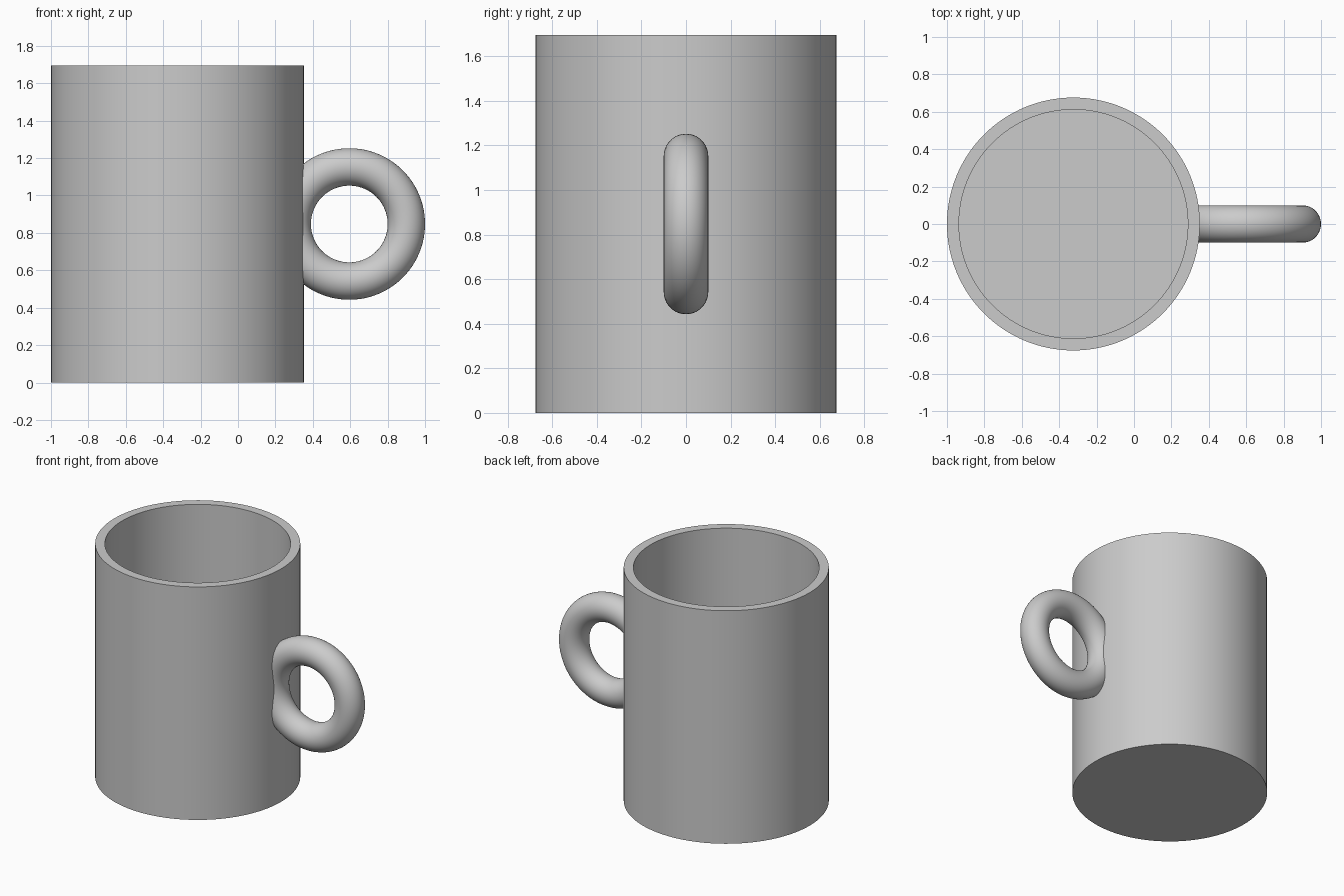
import bpy
import bmesh
from math import pi
from mathutils import Vector

if "Cube" in bpy.data.objects:
    bpy.data.objects.remove(bpy.data.objects["Cube"], do_unlink=True)

CENTRE_X = -0.324
OUTER, INNER = 0.676, 0.612
HEIGHT, FLOOR = 1.695, 0.064
MIDDLE = HEIGHT / 2

grey = bpy.data.materials.new("light grey")
grey.use_nodes = True
colour = (0.6, 0.6, 0.6, 1)
grey.diffuse_color = colour
grey.node_tree.nodes["Principled BSDF"].inputs["Base Color"].default_value = colour


def finish(obj):
    """Give the part its material and smooth shading with crisp rims."""
    obj.data.materials.clear()
    obj.data.materials.append(grey)
    bpy.ops.object.select_all(action="DESELECT")
    obj.select_set(True)
    bpy.context.view_layer.objects.active = obj
    bpy.ops.object.shade_smooth_by_angle(angle=pi / 6)


# Mug body: hollow wall and floor turned from one profile
profile = [(0, 0), (OUTER, 0), (OUTER, HEIGHT), (INNER, HEIGHT), (INNER, FLOOR), (0, FLOOR)]
bm = bmesh.new()
verts = [bm.verts.new((r, 0, z)) for r, z in profile]
edges = [bm.edges.new(pair) for pair in zip(verts, verts[1:])]
bmesh.ops.spin(bm, geom=verts + edges, cent=(0, 0, 0), axis=(0, 0, 1),
               angle=2 * pi, steps=128)
bmesh.ops.remove_doubles(bm, verts=bm.verts, dist=0.0001)
bmesh.ops.recalc_face_normals(bm, faces=bm.faces)
mesh = bpy.data.meshes.new("mug_body")
bm.to_mesh(mesh)
bm.free()
body = bpy.data.objects.new("mug_body", mesh)
body.location = Vector((CENTRE_X, 0, 0))
bpy.context.collection.objects.link(body)
finish(body)

# Handle: upright ring
bpy.ops.mesh.primitive_torus_add(major_radius=0.305, minor_radius=0.1,
                                 major_segments=96, minor_segments=40,
                                 location=(0.595, 0, MIDDLE), rotation=(pi / 2, 0, 0))
handle = bpy.context.object
handle.name = "handle"

# Trim the ring inside the wall so the bore stays clear
bpy.ops.mesh.primitive_cylinder_add(vertices=128, radius=(OUTER + INNER) / 2, depth=HEIGHT,
                                    location=(CENTRE_X, 0, MIDDLE))
cutter = bpy.context.object
cutter.name = "bore_cutter"
cutter.hide_render = True
trim = handle.modifiers.new("trim", "BOOLEAN")
trim.operation = "DIFFERENCE"
trim.solver = "EXACT"
trim.object = cutter
bpy.context.view_layer.objects.active = handle
bpy.ops.object.modifier_apply(modifier=trim.name)
bpy.data.objects.remove(cutter, do_unlink=True)
finish(handle)
